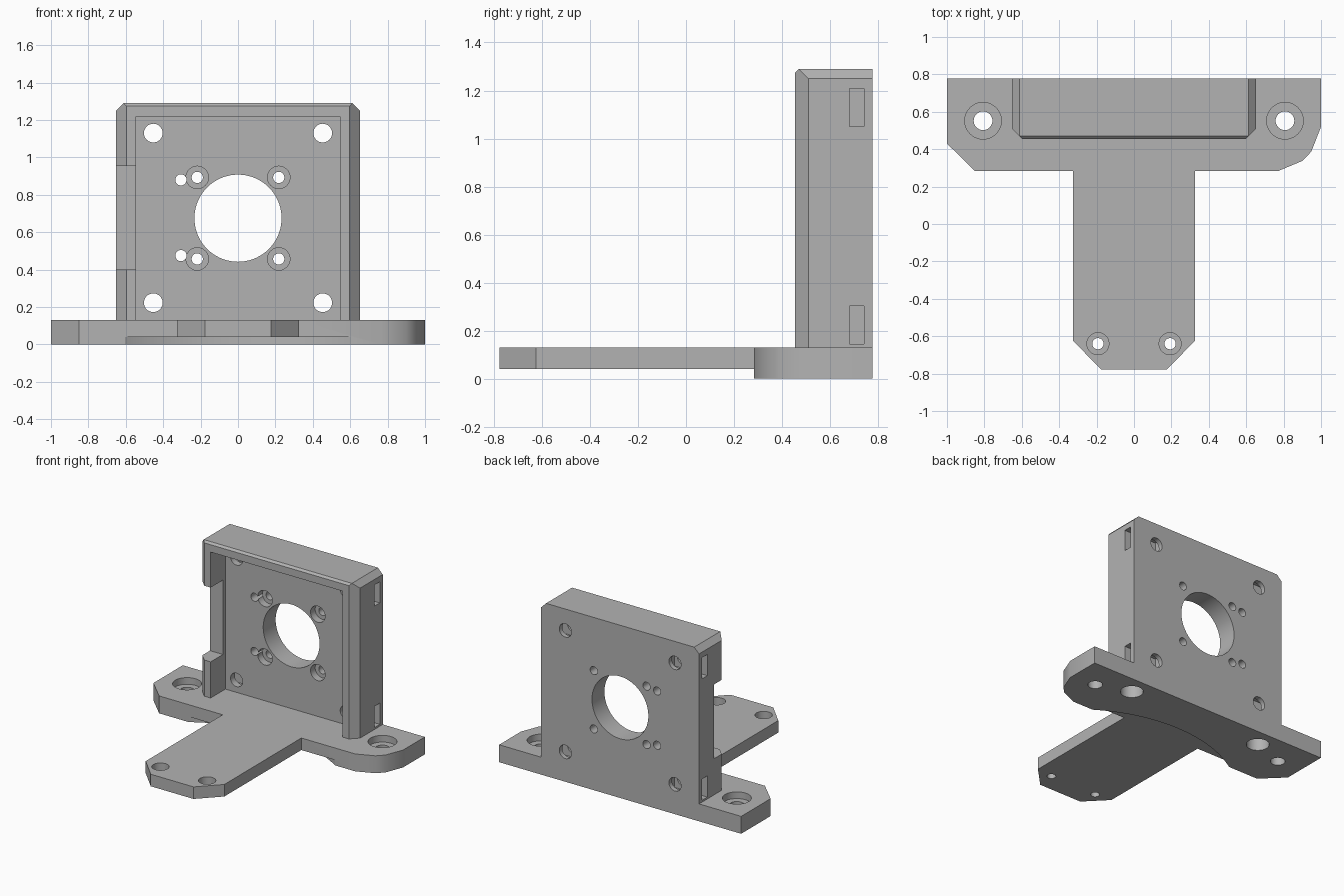
import bpy, bmesh, math

if "Cube" in bpy.data.objects:
    bpy.data.objects.remove(bpy.data.objects["Cube"])

def prism(name, pts, axis, lo, hi):
    """Extrude a 2D outline along an axis (remaining axes keep x, y, z order)."""
    place = {'x': lambda u, v, w: (w, u, v),
             'y': lambda u, v, w: (u, w, v),
             'z': lambda u, v, w: (u, v, w)}[axis]
    bm = bmesh.new()
    a = [bm.verts.new(place(u, v, lo)) for u, v in pts]
    b = [bm.verts.new(place(u, v, hi)) for u, v in pts]
    bm.faces.new(a)
    bm.faces.new(b[::-1])
    n = len(pts)
    for i in range(n):
        j = (i + 1) % n
        bm.faces.new((a[i], a[j], b[j], b[i]))
    bmesh.ops.recalc_face_normals(bm, faces=bm.faces)
    me = bpy.data.meshes.new(name)
    bm.to_mesh(me)
    bm.free()
    ob = bpy.data.objects.new(name, me)
    bpy.context.collection.objects.link(ob)
    return ob

def circle(cx, cy, r, n=40):
    return [(cx + r * math.cos(2 * math.pi * i / n),
             cy + r * math.sin(2 * math.pi * i / n)) for i in range(n)]

def rect(u0, u1, v0, v1):
    return [(u0, v0), (u1, v0), (u1, v1), (u0, v1)]

def combine(ob, other, op='DIFFERENCE'):
    """Apply a boolean and discard the second solid."""
    other.hide_render = True
    m = ob.modifiers.new("bool", 'BOOLEAN')
    m.operation, m.solver, m.object = op, 'EXACT', other
    bpy.context.view_layer.objects.active = ob
    bpy.ops.object.modifier_apply(modifier=m.name)
    bpy.data.objects.remove(other, do_unlink=True)

def drill(ob, axis, u, v, r, lo, hi, n=40):
    combine(ob, prism("drill", circle(u, v, r, n), axis, lo, hi))

B = 0.777     # half depth
T = 0.13      # top of base plate

# T-shaped base: chamfered left corner, rounded right corner
bracket = prism("motor_bracket", [
    (-1, B), (-1, 0.43), (-0.85, 0.283), (-0.325, 0.283), (-0.325, -0.625),
    (-0.177, -B), (0.177, -B), (0.325, -0.625), (0.325, 0.283), (0.77, 0.283),
    (0.9, 0.337), (0.948, 0.387), (1, 0.52), (1, B)], 'z', 0, T)
# Round relief under the stem
drill(bracket, 'z', 0, -0.66, 1.12, -0.1, 0.04, 128)

# Upright housing: plan, front and side outlines intersected for the chamfers
F, W, H = 0.455, 0.652, 1.29
wall = prism("wall", [(-W, B), (-W, F + 0.055), (-0.597, F), (0.597, F),
                      (W, F + 0.055), (W, B)], 'z', 0.06, 1.4)
combine(wall, prism("front_outline", [(-W - 0.1, 0), (W + 0.1, 0), (W + 0.1, H - 0.14),
        (W - 0.04, H), (0.04 - W, H), (-W - 0.1, H - 0.14)], 'y', 0.3, 0.9), 'INTERSECT')
combine(wall, prism("side_outline", [(F - 0.1, 0), (0.9, 0), (0.9, 1.4), (F + 0.125, 1.4),
        (F - 0.1, H - 0.115)], 'x', -1, 1), 'INTERSECT')
# Front cavity and side notch
combine(wall, prism("cavity", rect(-0.545, 0.545, T, 1.22), 'y', 0.3, 0.63))
combine(wall, prism("notch", rect(-0.8, -0.5, 0.4, 0.955), 'y', 0.3, 0.6))
combine(bracket, wall, 'UNION')

# Motor opening and offset holes
drill(bracket, 'y', 0, 0.675, 0.233, 0.5, 0.9, 72)
for z in (0.475, 0.88):
    drill(bracket, 'y', -0.305, z, 0.03, 0.5, 0.9)

for s in (-1, 1):
    # Motor screws, counterbored from the front
    for z in (0.457, 0.893):
        drill(bracket, 'y', s * 0.218, z, 0.06, 0.5, 0.685)
        drill(bracket, 'y', s * 0.218, z, 0.03, 0.5, 0.9)
    # Corner bolts with nut slots opening to the sides
    for z in (0.223, 1.13):
        drill(bracket, 'y', s * 0.453, z, 0.05, 0.5, 0.9)
        x0, x1 = sorted((s * 0.38, s * 0.8))
        combine(bracket, prism("nut_slot", rect(0.68, 0.742, z - 0.079, z + 0.079), 'x', x0, x1))
    # Base bolts and stem screws, counterbored from above
    drill(bracket, 'z', s * 0.807, 0.552, 0.098, 0.08, 0.3)
    drill(bracket, 'z', s * 0.807, 0.552, 0.05, -0.1, 0.3)
    drill(bracket, 'z', s * 0.193, -0.64, 0.059, 0.075, 0.3)
    drill(bracket, 'z', s * 0.193, -0.64, 0.03, -0.1, 0.3)
    # Blind sockets in the underside
    drill(bracket, 'z', s * 0.557, 0.64, 0.078, -0.1, 0.09)

# Single grey finish
grey = bpy.data.materials.new("plain grey")
grey.diffuse_color = (0.45, 0.45, 0.45, 1)
grey.use_nodes = True
grey.node_tree.nodes["Principled BSDF"].inputs["Base Color"].default_value = grey.diffuse_color
bracket.data.materials.clear()
bracket.data.materials.append(grey)
for p in bracket.data.polygons:
    p.material_index = 0

bpy.ops.object.select_all(action='DESELECT')
bracket.select_set(True)
bpy.context.view_layer.objects.active = bracket
bpy.ops.object.shade_smooth_by_angle(angle=math.radians(30))
